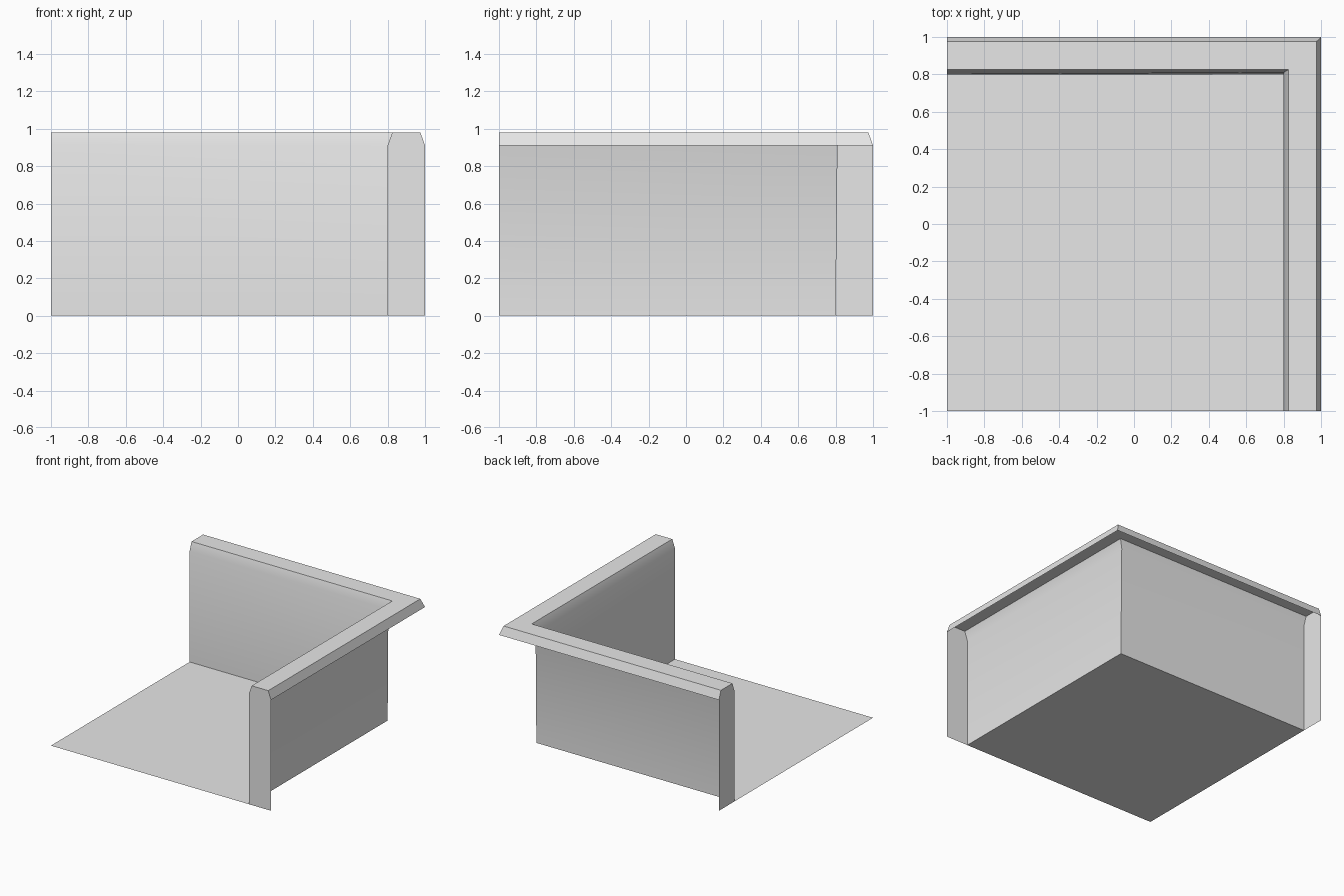
import bpy
import math

cube = bpy.data.objects.get("Cube")
if cube:
    bpy.data.objects.remove(cube, do_unlink=True)

# Single plain grey
grey = bpy.data.materials.new("light grey")
grey.use_nodes = True
colour = (0.8, 0.8, 0.8, 1)
grey.diffuse_color = colour
grey.node_tree.nodes["Principled BSDF"].inputs["Base Color"].default_value = colour


def add_part(name, verts, faces):
    mesh = bpy.data.meshes.new(name)
    mesh.from_pydata(verts, [], faces)
    mesh.materials.append(grey)
    mesh.update()
    obj = bpy.data.objects.new(name, mesh)
    bpy.context.collection.objects.link(obj)
    return obj


INNER, OUTER, END = 0.8, 1.0, -1.0

# Wall section as (distance outward, height): inner face, chamfer, top, outer chamfer
section = [(INNER, 0), (INNER, 0.91), (0.825, 0.98), (0.975, 0.98), (OUTER, 0.91)]

# Floor sheet
add_part("floor",
         [(END, END, 0), (INNER, END, 0), (INNER, INNER, 0), (END, INNER, 0)],
         [(0, 1, 2, 3)])

# L-shaped wall with rim: section swept from the front end, round the corner, to the side end
front_end = [(d, END, z) for d, z in section]
corner = [(d, d, z) for d, z in section]
corner[1] = (INNER, INNER + 0.01, section[1][1])  # slight lean at the inner corner
side_end = [(END, d, z) for d, z in section]
n = len(section)
faces = [(i * n + j, i * n + j + 1, (i + 1) * n + j + 1, (i + 1) * n + j)
         for i in range(2) for j in range(n - 1)]
wall = add_part("corner_wall", front_end + corner + side_end, faces)

# Flat end caps, reaching the ground on the open outer side
order = tuple(range(n + 1))
add_part("front_end_cap", front_end + [(OUTER, END, 0)], [order[::-1]])
add_part("side_end_cap", side_end + [(END, OUTER, 0)], [order])

# Soft bend between wall and inner chamfer, crisp elsewhere
bpy.ops.object.select_all(action="DESELECT")
wall.select_set(True)
bpy.context.view_layer.objects.active = wall
bpy.ops.object.shade_smooth_by_angle(angle=math.radians(30))
